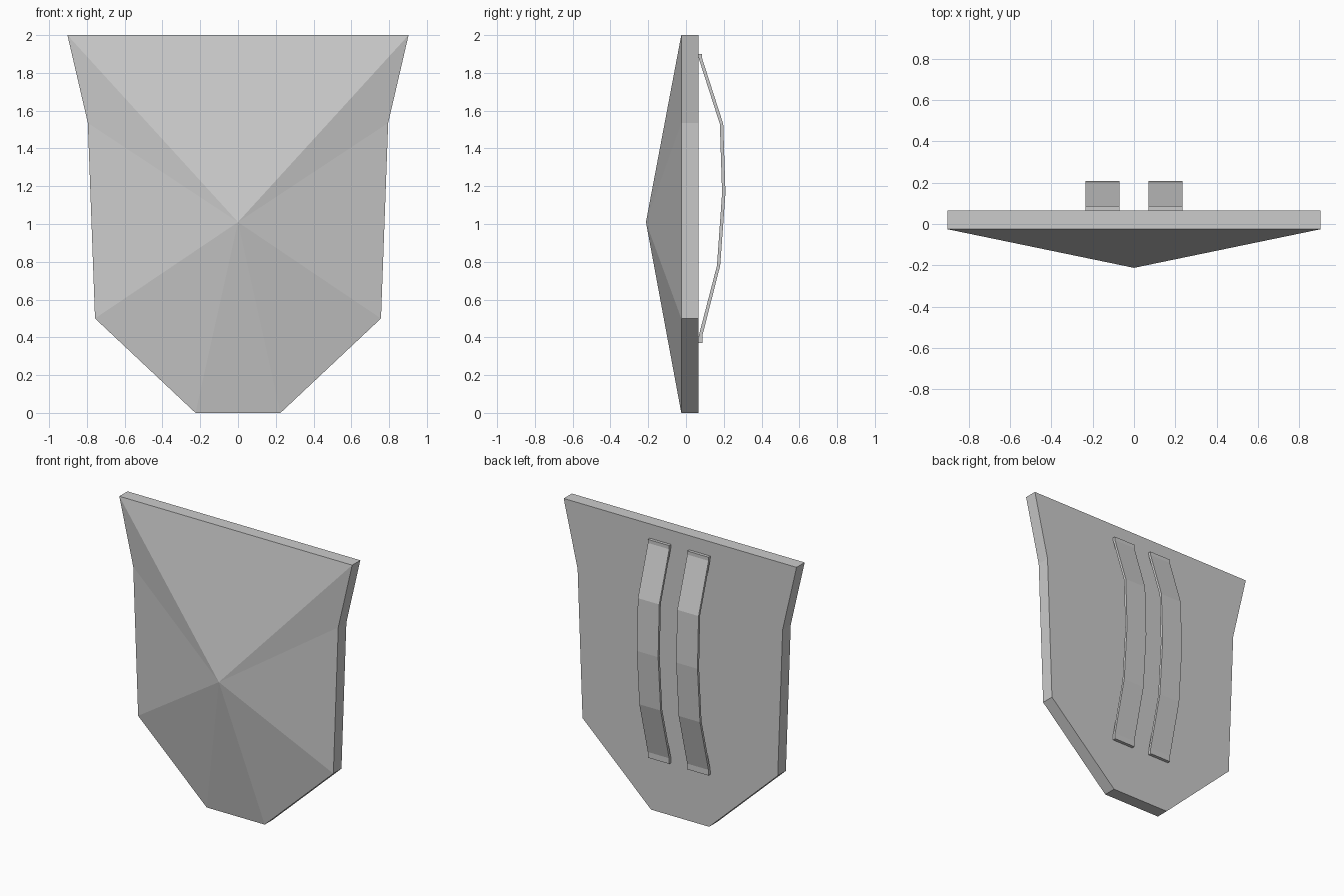
import bpy
import bmesh

if "Cube" in bpy.data.objects:
    bpy.data.objects.remove(bpy.data.objects["Cube"])


def finish(bm, name):
    bmesh.ops.recalc_face_normals(bm, faces=bm.faces[:])
    mesh = bpy.data.meshes.new(name)
    bm.to_mesh(mesh)
    bm.free()
    obj = bpy.data.objects.new(name, mesh)
    bpy.context.collection.objects.link(obj)
    return obj


# Shield body: mirrored outline, flat back, rim and a pointed front
half = [(0.225, 0), (0.757, 0.5), (0.795, 1.535), (0.903, 2.0)]
outline = half + [(-x, z) for x, z in reversed(half)]
FRONT, BACK = -0.025, 0.065

bm = bmesh.new()
front = [bm.verts.new((x, FRONT, z)) for x, z in outline]
back = [bm.verts.new((x, BACK, z)) for x, z in outline]
apex = bm.verts.new((0, -0.212, 1.01))
bm.faces.new(back)
n = len(outline)
for i in range(n):
    j = (i + 1) % n
    bm.faces.new((front[i], front[j], back[j], back[i]))
    bm.faces.new((front[i], front[j], apex))
finish(bm, "shield_body")

# Arm straps: bowed side profile (y, z) extruded across the width
outer = [(0.086, 1.90), (0.086, 1.875), (0.197, 1.53), (0.209, 1.165),
         (0.181, 0.78), (0.087, 0.41), (0.087, 0.37)]
inner = [(0.065, 0.37), (0.068, 0.41), (0.164, 0.78), (0.191, 1.165),
         (0.179, 1.53), (0.068, 1.875), (0.065, 1.90)]


def strap(name, x0, x1):
    bm = bmesh.new()
    profile = outer + inner
    a = [bm.verts.new((x0, y, z)) for y, z in profile]
    b = [bm.verts.new((x1, y, z)) for y, z in profile]
    m = len(profile)
    for i in range(m):
        j = (i + 1) % m
        bm.faces.new((a[i], a[j], b[j], b[i]))
    # Strap edges as quads between the outer and inner curves
    for side in (a, b):
        for i in range(len(outer) - 1):
            bm.faces.new((side[i], side[i + 1], side[m - 2 - i], side[m - 1 - i]))
    finish(bm, name)


strap("strap_right", 0.07, 0.235)
strap("strap_left", -0.235, -0.07)
